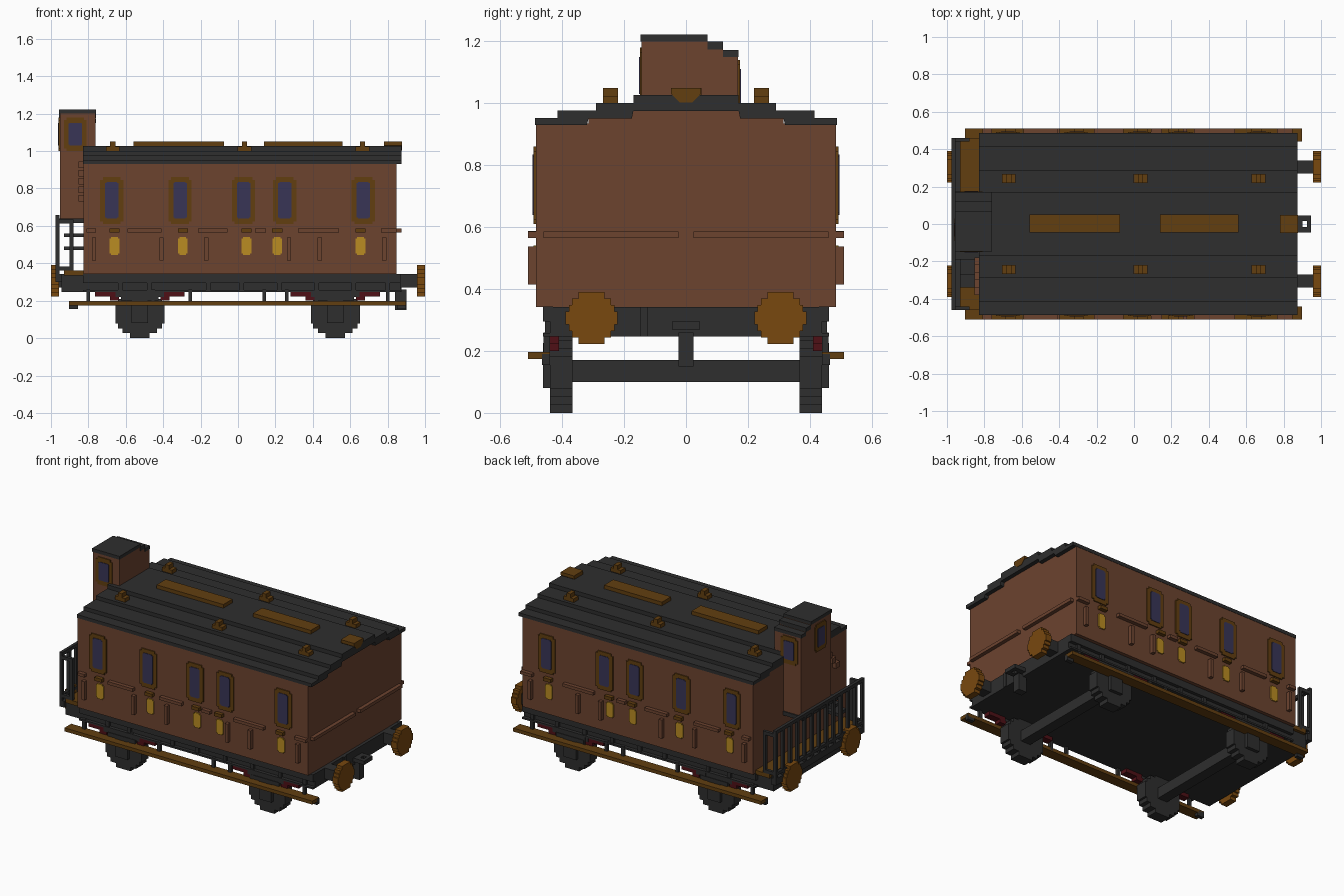
import bpy, bmesh, math

cube = bpy.data.objects.get("Cube")
if cube:
    bpy.data.objects.remove(cube, do_unlink=True)


def material(name, rgb):
    lin = [((c / 255 + 0.055) / 1.055) ** 2.4 if c > 10 else c / 255 / 12.92 for c in rgb]
    m = bpy.data.materials.new(name)
    m.use_nodes = True
    m.diffuse_color = (*lin, 1)
    bsdf = m.node_tree.nodes["Principled BSDF"]
    bsdf.inputs["Base Color"].default_value = (*lin, 1)
    bsdf.inputs["Roughness"].default_value = 0.9
    return m


BROWN = material("carriage brown", (108, 67, 47))
DARK = material("charcoal", (46, 46, 46))
BRONZE = material("dark bronze", (98, 62, 16))
BUFFER = material("buffer bronze", (120, 72, 15))
GLASS = material("window blue", (56, 53, 86))
YELLOW = material("door yellow", (186, 140, 34))
RED = material("spring red", (78, 16, 22))


def finish(name, bm, mat):
    bmesh.ops.recalc_face_normals(bm, faces=bm.faces)
    me = bpy.data.meshes.new(name)
    bm.to_mesh(me)
    bm.free()
    me.materials.append(mat)
    ob = bpy.data.objects.new(name, me)
    bpy.context.collection.objects.link(ob)
    return ob


def boxes(name, mat, items):
    """One object from boxes given as (x0, x1, y0, y1, z0, z1)."""
    bm = bmesh.new()
    for x0, x1, y0, y1, z0, z1 in items:
        vs = bmesh.ops.create_cube(bm, size=1)["verts"]
        for v in vs:
            v.co.x = x0 if v.co.x < 0 else x1
            v.co.y = y0 if v.co.y < 0 else y1
            v.co.z = z0 if v.co.z < 0 else z1
    return finish(name, bm, mat)


def both(items):
    """Repeat boxes mirrored across y."""
    return items + [(a, b, -d, -c, e, f) for a, b, c, d, e, f in items]


def prism(name, mat, pts, axis, lo, hi):
    """Extrude an outline: (y, z) points along x, or (x, z) points along y."""
    bm = bmesh.new()
    place = (lambda p: (lo, p[0], p[1])) if axis == "x" else (lambda p: (p[0], lo, p[1]))
    face = bm.faces.new([bm.verts.new(place(p)) for p in pts])
    new = bmesh.ops.extrude_face_region(bm, geom=[face])["geom"]
    vec = (hi - lo, 0, 0) if axis == "x" else (0, hi - lo, 0)
    bmesh.ops.translate(bm, verts=[g for g in new if isinstance(g, bmesh.types.BMVert)], vec=vec)
    return finish(name, bm, mat)


def mirrored(half):
    return half + [(-a, b) for a, b in reversed(half)]


def disc_outline(cx, cz, r, rows):
    """Stepped round outline made of stacked rows."""
    h = 2 * r / rows
    half = []
    for i in range(rows):
        z = -r + (i + 0.5) * h
        w = round(math.sqrt(max(r * r - z * z, 0)) / (h * 0.5)) * h * 0.5
        w = max(min(w, r), 0.4 * r)
        for zz in (-r + i * h, -r + (i + 1) * h):
            if half and abs(half[-1][0] - w) < 1e-6:
                half[-1] = (w, zz) if len(half) > 1 and abs(half[-2][0] - w) < 1e-6 else half[-1]
                if half[-1][1] != zz:
                    half.append((w, zz))
            else:
                half.append((w, zz))
    return [(cx + a, cz + b) for a, b in mirrored(half)]


# Body shell and stepped roof
prism("carriage_body", BROWN, mirrored([(0.485, 0.342), (0.485, 0.935), (0.315, 0.935), (0.315, 0.955),
      (0.175, 0.955), (0.175, 0.98)]), "x", -0.827, 0.848)
prism("roof", DARK, mirrored([(0.17, 0.975), (0.175, 0.95), (0.315, 0.95), (0.32, 0.93), (0.487, 0.93),
      (0.487, 0.952), (0.415, 0.952), (0.415, 0.976), (0.29, 0.976), (0.29, 1.0), (0.17, 1.0),
      (0.17, 1.026)]), "x", -0.83, 0.875)

# Roof boards, end lamp and vents
boxes("roof_boards", BRONZE, [(-0.56, -0.075, -0.045, 0.05, 1.02, 1.05),
                              (0.14, 0.56, -0.045, 0.05, 1.02, 1.05)])
prism("roof_end_lamp", BRONZE, mirrored([(0.02, 1.003), (0.048, 1.03), (0.048, 1.05)]), "x", 0.78, 0.877)
vents = []
for x in (-0.67, 0.035, 0.665):
    vents += [(x - 0.037, x + 0.037, 0.22, 0.268, 0.995, 1.024), (x - 0.014, x + 0.014, 0.22, 0.268, 1.02, 1.05)]
boxes("roof_vents", BRONZE, both(vents))


# Windows: notched frame with a glass plate
def frame_outline(cx, cz, w, h, c):
    half = [(w - c, -h), (w - c, -h + c), (w, -h + c), (w, h - c), (w - c, h - c), (w - c, h)]
    return [(cx + a, cz + b) for a, b in mirrored(half)]


for side, s in (("right", -1), ("left", 1)):
    for i, x in enumerate((-0.675, -0.31, 0.03, 0.25, 0.67)):
        prism(f"window_frame_{side}_{i}", BRONZE, frame_outline(x, 0.735, 0.062, 0.125, 0.014),
              "y", s * 0.483, s * 0.492)
        prism(f"window_glass_{side}_{i}", GLASS, frame_outline(x, 0.737, 0.036, 0.098, 0.007),
              "y", s * 0.49, s * 0.495)
    for i, x in enumerate((-0.66, -0.295, 0.045, 0.21, 0.655)):
        prism(f"door_plate_{side}_{i}", YELLOW, frame_outline(x, 0.492, 0.026, 0.049, 0.008),
              "y", s * 0.483, s * 0.492)

# Side battens, door handles and end battens
battens = [(x - 0.011, x + 0.011, 0.48, 0.51, 0.415, 0.537) for x in (-0.77, -0.41, -0.17, 0.272, 0.437, 0.782)]
for a, b in ((-0.81, -0.76), (-0.59, -0.41), (-0.215, -0.055), (0.09, 0.15), (0.32, 0.54), (0.765, 0.848)):
    battens.append((a, b, 0.48, 0.51, 0.565, 0.585))
boxes("side_battens", BROWN, both(battens))
boxes("door_handles", BRONZE, both([(x - 0.027, x + 0.027, 0.48, 0.51, 0.565, 0.587)
                                    for x in (-0.66, -0.295, 0.045, 0.21, 0.655)]))
boxes("end_battens", BROWN, both([(0.84, 0.873, 0.025, 0.46, 0.565, 0.586)]))

# Chassis with lips, ribs and end platform
boxes("chassis", DARK, [(-0.945, 0.868, -0.44, 0.44, 0.247, 0.342)])
boxes("chassis_lips", DARK, both([(-0.83, 0.868, 0.43, 0.462, 0.295, 0.343),
                                  (-0.83, 0.868, 0.43, 0.462, 0.247, 0.258)]
      + [(x - 0.012, x + 0.012, 0.43, 0.455, 0.25, 0.3) for x in (-0.63, -0.475, -0.16, 0.02, 0.22, 0.42, 0.62, 0.8)]))
boxes("platform_floor", BRONZE, [(-0.93, -0.82, -0.46, 0.46, 0.335, 0.362)])

# Footboards and hangers
boxes("footboards", BRONZE, both([(-0.903, 0.898, 0.44, 0.51, 0.174, 0.197)]))
hang = [(x - 0.01, x + 0.01, 0.44, 0.46, 0.18, 0.26) for x in (-0.8, -0.455, -0.255, 0.14, 0.26, 0.42, 0.8)]
hang += [(x - 0.024, x + 0.024, 0.44, 0.465, 0.155, 0.19) for x in (-0.88, 0.875)]
boxes("footboard_hangers", DARK, both(hang))

# Wheels, axles, axle boxes and springs
for end, x in (("rear", -0.525), ("fore", 0.52)):
    for side, s in (("right", -1), ("left", 1)):
        prism(f"wheel_{end}_{side}", DARK, disc_outline(x, 0.131, 0.131, 10), "y", s * 0.367, s * 0.44)
    boxes(f"axle_{end}", DARK, [(x - 0.035, x + 0.035, -0.37, 0.37, 0.1, 0.17)])
    boxes(f"axle_boxes_{end}", DARK, both([(x - 0.045, x + 0.045, 0.42, 0.462, 0.08, 0.2),
                                           (x - 0.1, x + 0.1, 0.42, 0.462, 0.2, 0.225),
                                           (x - 0.13, x + 0.13, 0.42, 0.458, 0.22, 0.25)]))
    springs = []
    for d in (-1, 1):
        a, b = sorted((x + d * 0.12, x + d * 0.24))
        springs.append((a, b, 0.41, 0.456, 0.222, 0.247))
        a, b = sorted((x + d * 0.11, x + d * 0.16))
        springs.append((a, b, 0.41, 0.456, 0.2, 0.225))
    boxes(f"leaf_springs_{end}", RED, both(springs))

# Buffers
shanks = []
for end, d in (("rear", -1), ("fore", 1)):
    for side, y in (("right", -0.305), ("left", 0.305)):
        prism(f"buffer_{end}_{side}", BUFFER, disc_outline(y, 0.306, 0.084, 8), "x", d * 0.957, d * 1.0)
        a, b = sorted((d * 0.86, d * 0.96))
        shanks.append((a, b, y - 0.035, y + 0.035, 0.27, 0.342))
boxes("buffer_shanks", DARK, shanks)

# Coupling loop, hook and end rib
boxes("coupling", DARK, [(0.86, 0.9, -0.045, 0.045, 0.27, 0.295), (0.925, 0.947, -0.045, 0.045, 0.27, 0.295),
                         (0.89, 0.935, -0.045, -0.015, 0.27, 0.295), (0.89, 0.935, 0.015, 0.045, 0.27, 0.295),
                         (0.84, 0.9, -0.024, 0.024, 0.15, 0.26), (0.86, 0.875, -0.148, -0.125, 0.247, 0.342)])

# Raised guard cabin with stepped roof
boxes("cabin_floor", DARK, [(-0.97, -0.82, -0.19, 0.175, 0.615, 0.64)])
prism("cabin_body", BROWN, [(-0.143, 0.635), (0.168, 0.635), (0.168, 1.155), (0.12, 1.155), (0.12, 1.18),
      (0.07, 1.18), (0.07, 1.203), (-0.143, 1.203)], "x", -0.953, -0.762)
boxes("cabin_roof", DARK, [(-0.957, -0.758, -0.147, 0.07, 1.2, 1.222), (-0.957, -0.758, 0.07, 0.12, 1.174, 1.2),
                           (-0.957, -0.758, 0.12, 0.17, 1.15, 1.172)])
for side, y0, y1, z in (("right", -0.141, -0.149, 1.09), ("left", 0.166, 0.174, 1.05)):
    prism(f"cabin_frame_{side}", BRONZE, frame_outline(-0.87, z, 0.06, 0.09, 0.014), "y", y0, y1)
    prism(f"cabin_glass_{side}", GLASS, frame_outline(-0.87, z, 0.036, 0.06, 0.004), "y", y1 * 0.99, y1 * 1.02)
prism("cabin_frame_end", BRONZE, frame_outline(-0.03, 1.09, 0.06, 0.09, 0.014), "x", -0.951, -0.959)
prism("cabin_glass_end", GLASS, frame_outline(-0.03, 1.09, 0.036, 0.06, 0.004), "x", -0.958, -0.962)

# Steps and rungs leading up to the cabin
boxes("cabin_steps", DARK, [(-0.93, -0.82, -0.27, -0.19, 0.54, 0.56), (-0.93, -0.82, -0.34, -0.25, 0.47, 0.49)])
boxes("wall_rungs", BROWN, [(-0.853, -0.82, -0.38 + i * 0.04, -0.34 + i * 0.04, 0.73 + i * 0.045, 0.765 + i * 0.045)
                            for i in range(5)])

# Platform railing
rail = [(-0.975, -0.955, -0.46, 0.46, 0.635, 0.657), (-0.975, -0.955, -0.46, 0.46, 0.36, 0.38),
        (-0.975, -0.94, -0.46, 0.46, 0.3, 0.342)]
for i in range(13):
    y = -0.45 + i * 0.075
    rail.append((-0.975, -0.955, y - 0.01, y + 0.01, 0.34, 0.64))
for y in (-0.45, 0.45):
    rail += [(-0.97, -0.88, y - 0.01, y + 0.01, z, z + 0.022) for z in (0.362, 0.613)]
    rail.append((-0.9, -0.88, y - 0.01, y + 0.01, 0.35, 0.635))
boxes("platform_railing", DARK, rail)
